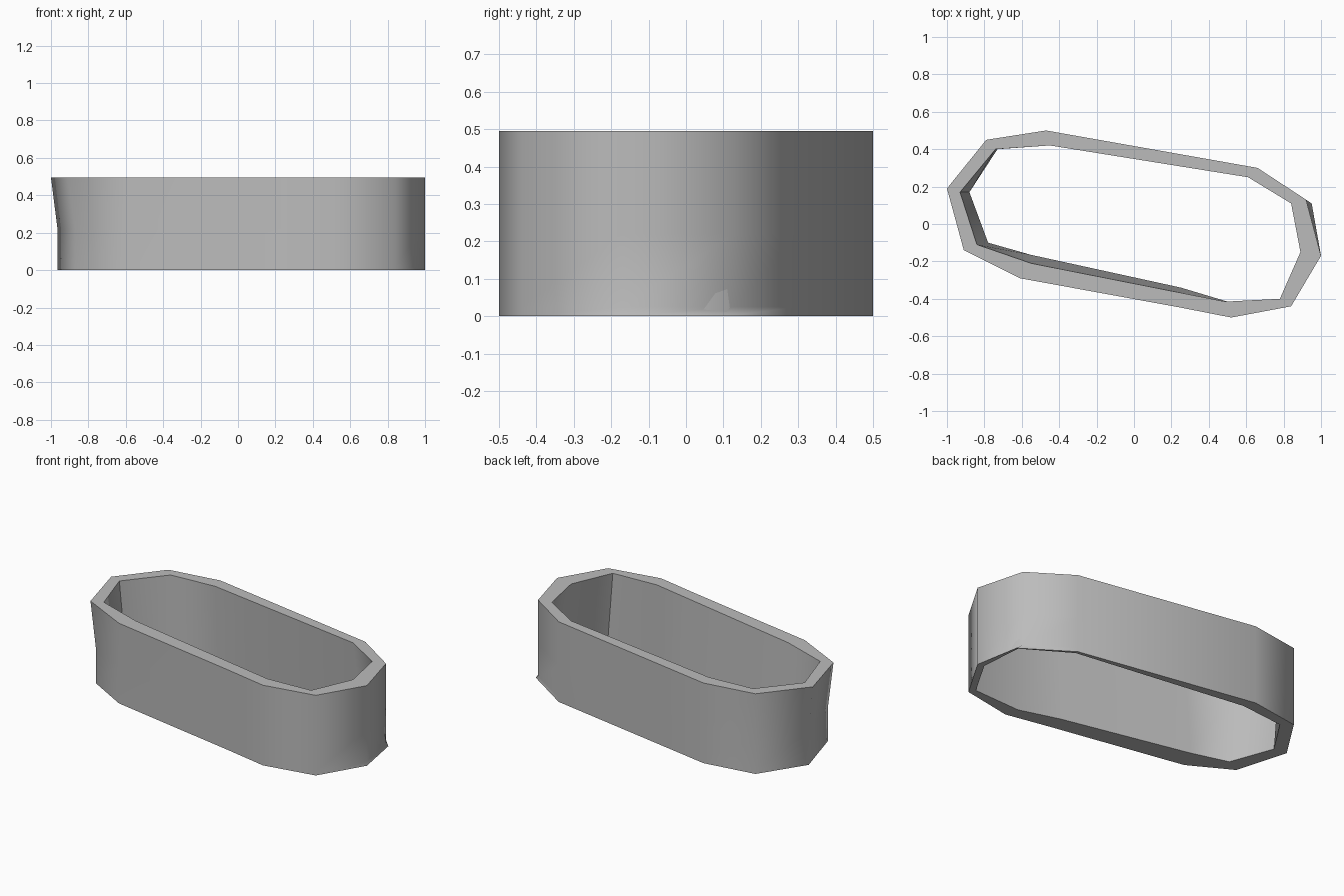
import bpy
import bmesh
import math

default_cube = bpy.data.objects.get("Cube")
if default_cube:
    bpy.data.objects.remove(default_cube, do_unlink=True)

HEIGHT = 0.495
MIDDLE = 0.22
LIP = 0.025

# Outlines run clockwise seen from above, starting at the flared end
outer_top = [(-1, .19), (-.79, .45), (-.47, .5), (.66, .3), (.92, .13), (1, -.17),
             (.84, -.44), (.52, -.5), (.25, -.447), (-.61, -.29), (-.91, -.14)]
inner_top = [(-.93, .17), (-.74, .4), (-.45, .42), (.61, .25), (.84, .11), (.89, -.15),
             (.78, -.4), (.49, -.415), (.25, -.368), (-.55, -.21), (-.84, -.11)]
inner_bottom = [(-.88, .17), (-.73, .4), (-.44, .43), (.66, .28), (.94, .11), (.96, -.16),
                (.82, -.4), (.5, -.415), (.25, -.34), (-.55, -.165), (-.78, -.1)]

# The flared end is pulled in lower down, and one foot corner juts out
outer_low = list(outer_top)
outer_low[0] = (-.965, .18)
outer_low[-1] = (-.87, -.145)
outer_foot = list(outer_low)
outer_foot[4] = (.95, .11)


def make_material(name, colour):
    material = bpy.data.materials.new(name)
    material.use_nodes = True
    material.diffuse_color = colour
    shader = next(n for n in material.node_tree.nodes if n.type == 'BSDF_PRINCIPLED')
    shader.inputs["Base Color"].default_value = colour
    return material


def add_ring(bm, outline, z):
    return [bm.verts.new((x, y, z)) for x, y in outline]


def bridge(bm, first, second):
    """Join two rings of equal length with a band of quads."""
    count = len(first)
    for i in range(count):
        j = (i + 1) % count
        bm.faces.new((first[i], first[j], second[j], second[i]))


# Hollow wall: down the outside, across the foot, up the inside, over the rim
bm = bmesh.new()
rings = [
    add_ring(bm, outer_top, HEIGHT),
    add_ring(bm, outer_low, MIDDLE),
    add_ring(bm, outer_low, LIP),
    add_ring(bm, outer_foot, 0),
    add_ring(bm, inner_bottom, 0),
    add_ring(bm, inner_top, HEIGHT),
]
for index, ring in enumerate(rings):
    bridge(bm, ring, rings[(index + 1) % len(rings)])
bmesh.ops.recalc_face_normals(bm, faces=bm.faces)

mesh = bpy.data.meshes.new("ring_wall")
bm.to_mesh(mesh)
bm.free()
mesh.materials.append(make_material("plain grey", (0.5, 0.5, 0.5, 1)))
wall = bpy.data.objects.new("ring_wall", mesh)
bpy.context.collection.objects.link(wall)

# Smooth walls with crisp rims
bpy.ops.object.select_all(action='DESELECT')
wall.select_set(True)
bpy.context.view_layer.objects.active = wall
bpy.ops.object.shade_smooth_by_angle(angle=math.radians(55))
